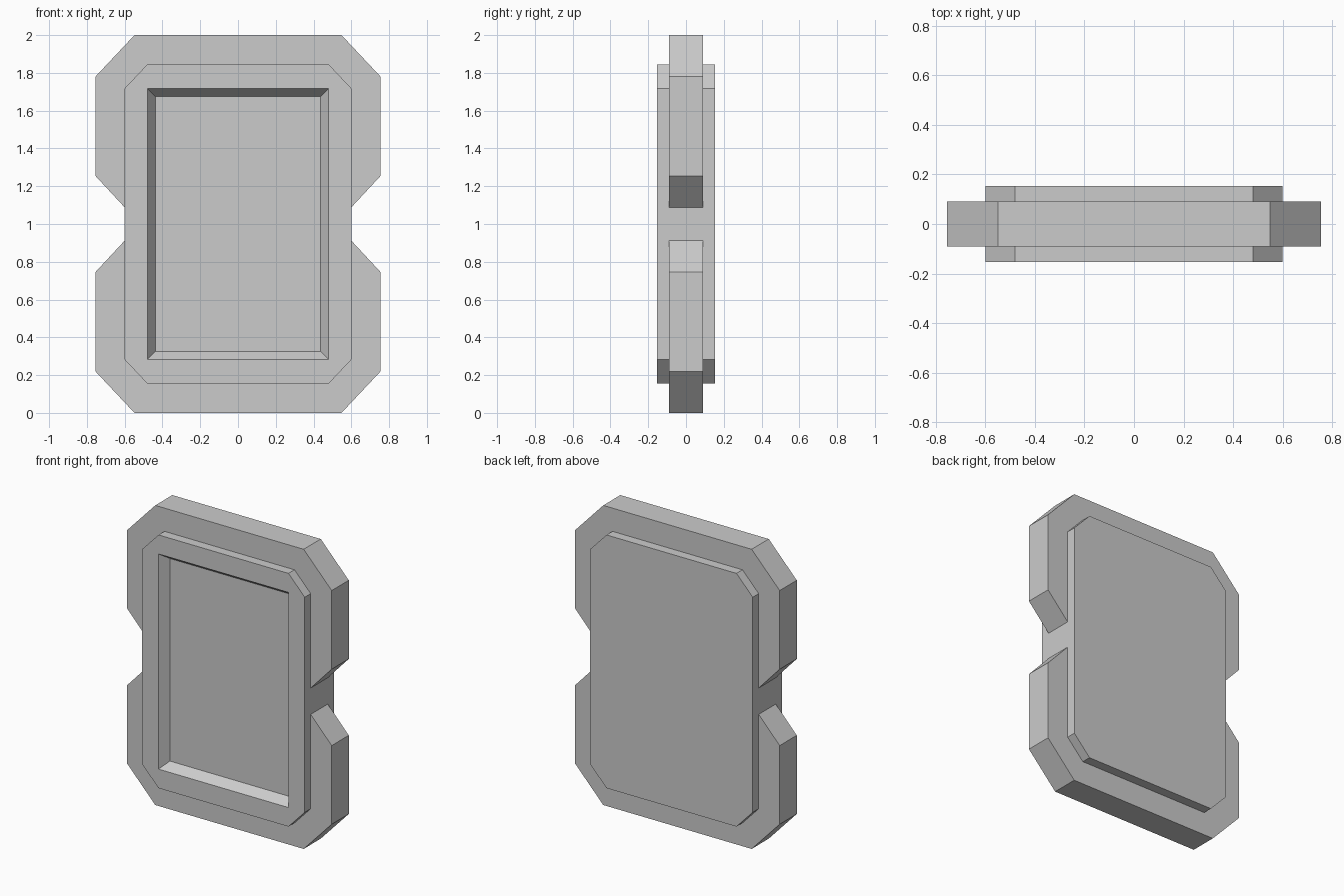
import bpy
import bmesh

cube = bpy.data.objects.get("Cube")
if cube:
    bpy.data.objects.remove(cube, do_unlink=True)

# One plain grey for everything
GREY = (0.6, 0.6, 0.6, 1.0)
grey = bpy.data.materials.new("plain grey")
grey.use_nodes = True
grey.diffuse_color = GREY
grey.node_tree.nodes["Principled BSDF"].inputs["Base Color"].default_value = GREY

MID = 1.0  # height of the horizontal mirror line


def mirrored(quarter):
    """Mirror an upper right outline (running downwards) into a full loop."""
    right = quarter + [(x, -z) for x, z in reversed(quarter)]
    return right + [(-x, z) for x, z in reversed(right)]


def slab(name, quarter, depth, recess=None):
    """Extrude an outline along y; recess = (half width, half height, slope, depth)."""
    bm = bmesh.new()

    def ring(points, y):
        return [bm.verts.new((x, y, z + MID)) for x, z in points]

    def bridge(a, b):
        for i in range(len(a)):
            j = (i + 1) % len(a)
            bm.faces.new((a[i], a[j], b[j], b[i]))

    outline = mirrored(quarter)
    front, back = ring(outline, -depth), ring(outline, depth)
    bridge(front, back)
    bm.faces.new(back)
    if recess:
        w, h, slope, sink = recess
        rim = ring(mirrored([(w, h)]), -depth)
        floor = ring(mirrored([(w - slope, h - slope)]), sink - depth)
        bridge(rim, floor)
        bm.faces.new(floor)
        # Flat border: each rim corner owns two outline corners
        n = len(rim)
        for i in range(n):
            j = (i + 1) % n
            a, b = front[2 * i], front[2 * i + 1]
            bm.faces.new((a, b, rim[i]))
            bm.faces.new((b, front[2 * j], rim[j], rim[i]))
    else:
        bm.faces.new(front)
    bmesh.ops.recalc_face_normals(bm, faces=bm.faces)
    mesh = bpy.data.meshes.new(name)
    bm.to_mesh(mesh)
    bm.free()
    mesh.materials.append(grey)
    obj = bpy.data.objects.new(name, mesh)
    bpy.context.collection.objects.link(obj)
    return obj


# Chamfered inner body with a bevelled recess in its front
slab("recessed_body", [(0.48, 0.845), (0.6, 0.718)], 0.153, (0.48, 0.718, 0.042, 0.06))

# Outer rim halves, a chamfered band around the body, notched at each side
for name, side in (("upper_rim", 1), ("lower_rim", -1)):
    bm = bmesh.new()
    outer = [(0.548, 1.0), (0.755, 0.78), (0.755, 0.255), (0.6, 0.088)]
    inner = [(0.47, 0.83), (0.59, 0.71), (0.59, 0.25), (0.59, 0.088)]
    rows = []
    for path in (outer, inner):
        full = [(-x, z) for x, z in reversed(path)] + path
        for y in (-0.09, 0.09):
            rows.append([bm.verts.new((x, y, MID + side * z)) for x, z in full])
    of, ob, nf, nb = rows
    for a, b in ((of, ob), (ob, nb), (nb, nf), (nf, of)):
        for i in range(len(a) - 1):
            bm.faces.new((a[i], a[i + 1], b[i + 1], b[i]))
    for i in (0, -1):
        bm.faces.new((of[i], ob[i], nb[i], nf[i]))
    bmesh.ops.recalc_face_normals(bm, faces=bm.faces)
    mesh = bpy.data.meshes.new(name)
    bm.to_mesh(mesh)
    bm.free()
    mesh.materials.append(grey)
    bpy.context.collection.objects.link(bpy.data.objects.new(name, mesh))
